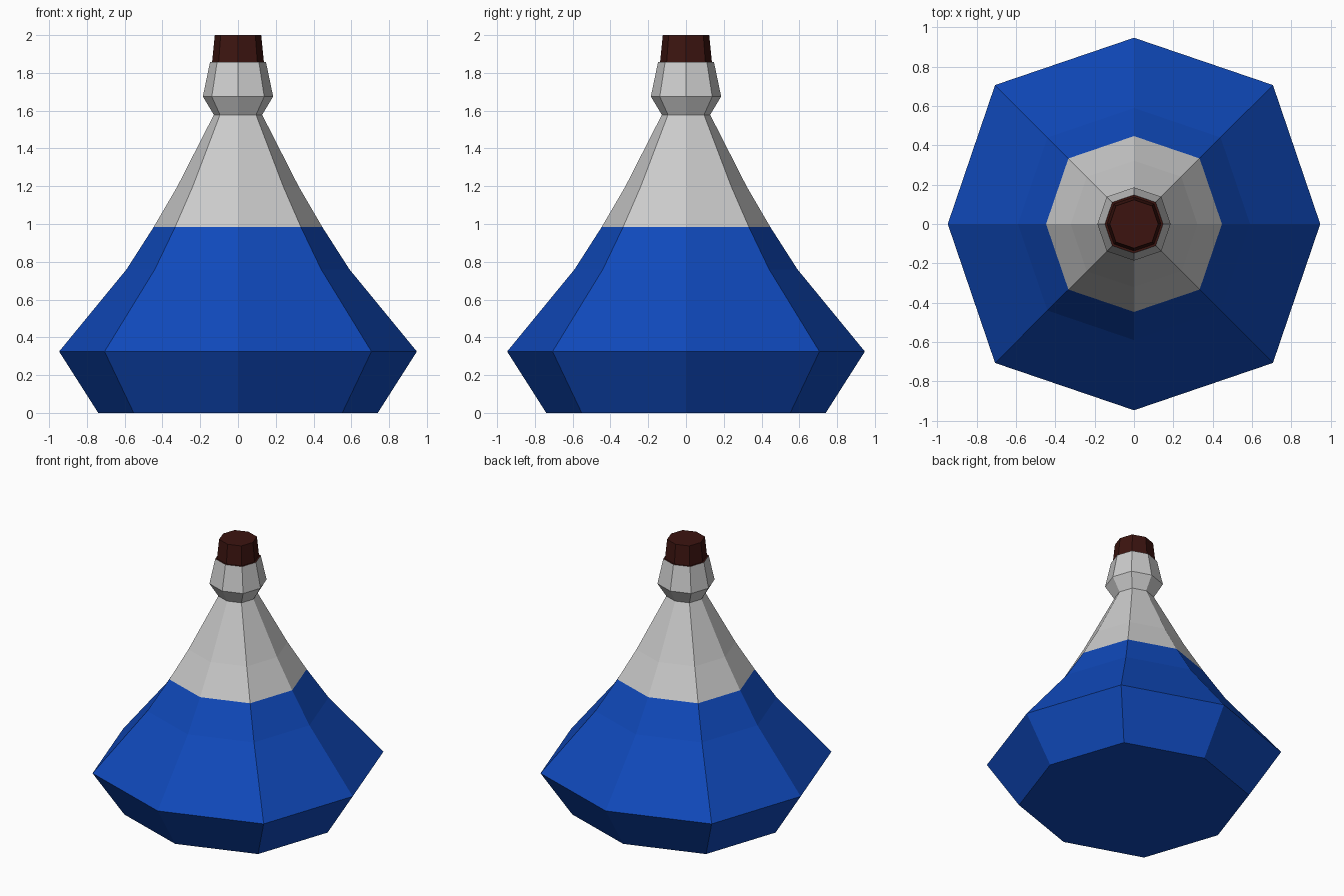
import bpy, bmesh, math

if "Cube" in bpy.data.objects:
    bpy.data.objects.remove(bpy.data.objects["Cube"])

SIDES = 8
DIAGONAL = 1.055  # diagonal corners sit slightly further out than those on the axes


def material(name, rgb):
    mat = bpy.data.materials.new(name)
    mat.diffuse_color = (*rgb, 1)
    mat.use_nodes = True
    mat.node_tree.nodes["Principled BSDF"].inputs["Base Color"].default_value = mat.diffuse_color
    return mat


def lathe(name, profile, mat=None, cap_bottom=False, cap_top=False):
    """Build an eight-sided turned part from (radius, height) points."""
    bm = bmesh.new()
    rings = []
    for r, z in profile:
        ring = []
        for i in range(SIDES):
            a = 2 * math.pi * i / SIDES
            s = r * (DIAGONAL if i % 2 else 1)
            ring.append(bm.verts.new((s * math.cos(a), s * math.sin(a), z)))
        rings.append(ring)
    for low, high in zip(rings, rings[1:]):
        for i in range(SIDES):
            j = (i + 1) % SIDES
            bm.faces.new((low[i], low[j], high[j], high[i]))
    if cap_bottom:
        bm.faces.new(rings[0][::-1])
    if cap_top:
        bm.faces.new(rings[-1])
    mesh = bpy.data.meshes.new(name)
    bm.to_mesh(mesh)
    bm.free()
    obj = bpy.data.objects.new(name, mesh)
    bpy.context.collection.objects.link(obj)
    if mat:
        mesh.materials.append(mat)
    return obj


blue = material("blue_liquid", (0.005, 0.067, 0.5))
brown = material("dark_cork", (0.045, 0.007, 0.005))

# Filled lower flask
lathe("liquid_body", [(0.74, 0), (0.947, 0.325), (0.59, 0.76), (0.447, 0.983)],
      blue, cap_bottom=True)

# Clear shoulder, neck and flared lip
lathe("glass_neck", [(0.447, 0.983), (0.322, 1.197), (0.128, 1.578),
                     (0.186, 1.675), (0.148, 1.858)])

# Stopper, with a narrow rim covering the mouth
lathe("cork_stopper", [(0.148, 1.858), (0.137, 1.858), (0.123, 2.0)],
      brown, cap_top=True)
